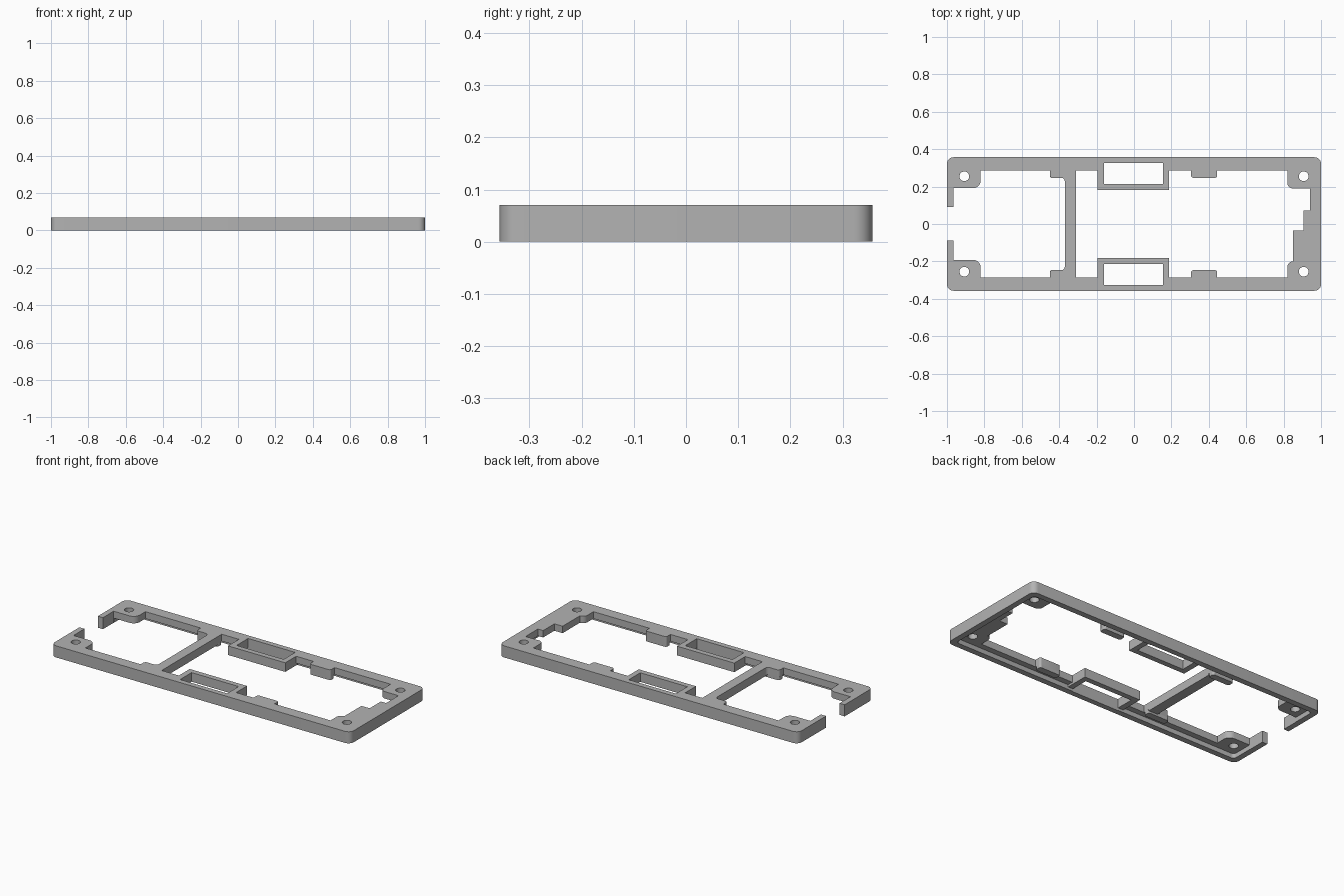
import bpy, bmesh, math
from mathutils import Vector

cube = bpy.data.objects.get("Cube")
if cube:
    bpy.data.objects.remove(cube, do_unlink=True)

HEIGHT, PLATE_Z, SKIRT_Z = 0.07, 0.028, 0.015

grey = bpy.data.materials.new("plain grey")
grey.use_nodes = True
grey.diffuse_color = (0.45, 0.45, 0.45, 1)
grey.node_tree.nodes["Principled BSDF"].inputs["Base Color"].default_value = (0.45, 0.45, 0.45, 1)


def rounded(points, steps=6):
    """Fillet the corners given as (x, y, radius); (x, y) stays sharp."""
    out = []
    for i, p in enumerate(points):
        c = Vector(p[:2])
        if len(p) < 3:
            out.append(c)
            continue
        a = (Vector(points[i - 1][:2]) - c).normalized()
        b = (Vector(points[(i + 1) % len(points)][:2]) - c).normalized()
        centre = c + (a + b) * p[2]
        for k in range(steps + 1):
            t = k / steps * math.pi / 2
            out.append(centre - b * p[2] * math.cos(t) - a * p[2] * math.sin(t))
    return out


def prism(name, points, z0, z1):
    """Extrude a flat outline from z0 to z1."""
    bm = bmesh.new()
    face = bm.faces.new([bm.verts.new((p[0], p[1], z0)) for p in rounded(points)])
    top = bmesh.ops.extrude_face_region(bm, geom=[face])["geom"]
    bmesh.ops.translate(bm, vec=(0, 0, z1 - z0), verts=[v for v in top if isinstance(v, bmesh.types.BMVert)])
    bmesh.ops.recalc_face_normals(bm, faces=bm.faces)
    mesh = bpy.data.meshes.new(name)
    bm.to_mesh(mesh)
    bm.free()
    mesh.materials.append(grey)
    obj = bpy.data.objects.new(name, mesh)
    bpy.context.collection.objects.link(obj)
    return obj


def rect(x0, x1, y0, y1, r=None):
    corners = [(x0, y0), (x1, y0), (x1, y1), (x0, y1)]
    return [c + (r,) for c in corners] if r else corners


def activate(obj):
    bpy.ops.object.select_all(action="DESELECT")
    obj.select_set(True)
    bpy.context.view_layer.objects.active = obj


def cut(obj, points, z0=-0.1, z1=0.2):
    cutter = prism("cutter", points, z0, z1)
    cutter.hide_render = True
    mod = obj.modifiers.new("cut", "BOOLEAN")
    mod.operation, mod.solver, mod.object = "DIFFERENCE", "EXACT", cutter
    activate(obj)
    bpy.ops.object.modifier_apply(modifier=mod.name)
    bpy.data.objects.remove(cutter, do_unlink=True)


def flip(points):
    return [(p[0], -p[1]) + tuple(p[2:]) for p in reversed(points)]


# Outer frame with a hollow underside
frame = prism("frame", rect(-1, 1, -0.357, 0.357, 0.035), 0, HEIGHT)
cut(frame, rect(-0.965, 0.965, -0.322, 0.322, 0.02), -0.1, PLATE_Z)

# Small window, left of the crossbar, and the gap in the end wall
half = [(-0.37, 0.247, 0.02), (-0.45, 0.247, 0.015), (-0.45, 0.287), (-0.82, 0.287),
        (-0.82, 0.192, 0.04), (-0.966, 0.192)]
cut(frame, half + flip(half))
cut(frame, rect(-1.1, -0.9, -0.087, 0.09))

# Large window, with notches around the bays and clips
half = [(0.82, 0.287), (0.445, 0.287), (0.445, 0.247, 0.012), (0.305, 0.247, 0.012),
        (0.305, 0.287), (0.188, 0.287), (0.188, 0.183), (-0.195, 0.183),
        (-0.195, 0.287), (-0.31, 0.287)]
end = [(0.82, -0.2, 0.03), (0.85, -0.2), (0.85, -0.035), (0.905, -0.035),
       (0.905, 0.072), (0.94, 0.072), (0.94, 0.19), (0.82, 0.19, 0.03)]
cut(frame, half + flip(half) + end)

# Bay openings and corner screw holes
for s in (1, -1):
    cut(frame, rect(-0.16, 0.155, *sorted((s * 0.215, s * 0.325))))
    for x in (-0.907, 0.907):
        cut(frame, [(x + 0.026 * math.cos(a * math.pi / 12), s * 0.255 + 0.026 * math.sin(a * math.pi / 12))
                    for a in range(24)])
activate(frame)
bpy.ops.object.shade_smooth_by_angle(angle=math.radians(35))

# Parts hanging below the plate
for s, side in ((1, "back"), (-1, "front")):
    def y(a, b):
        return sorted((s * a, s * b))
    bay = prism(side + "_bay_skirt", rect(-0.195, 0.188, *y(0.183, 0.323)), SKIRT_Z, PLATE_Z)
    cut(bay, rect(-0.16, 0.155, *y(0.215, 0.4)))
    prism(side + "_right_clip", rect(-0.45, -0.31, *y(0.247, 0.287), 0.012), 0.008, PLATE_Z)
    prism(side + "_left_clip", rect(0.305, 0.445, *y(0.247, 0.287), 0.012), 0.008, PLATE_Z)
prism("crossbar_rib", rect(-0.37, -0.31, -0.25, 0.25), 0.02, PLATE_Z)
